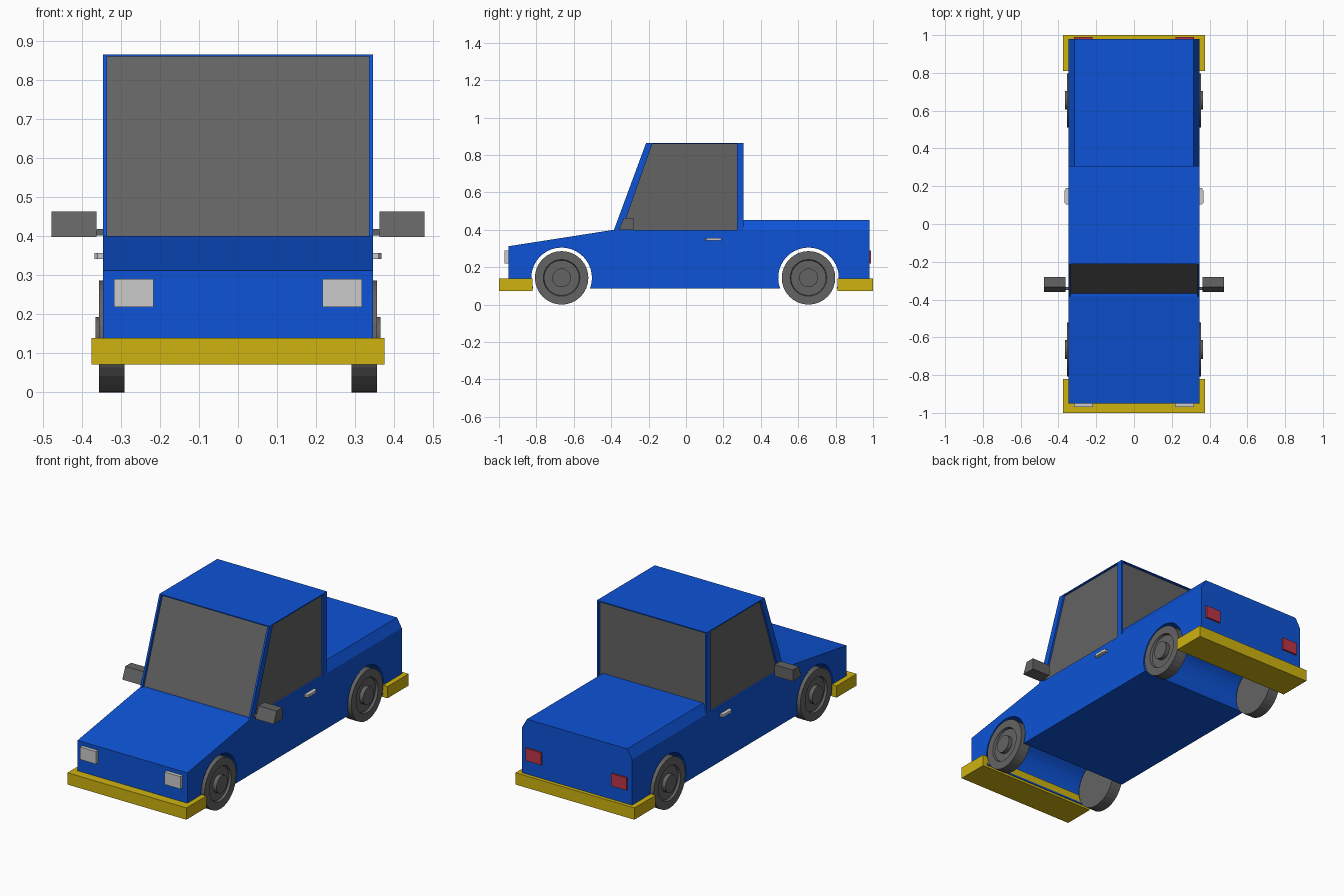
import bpy, bmesh, math
from mathutils import Matrix, Vector

if "Cube" in bpy.data.objects:
    bpy.data.objects.remove(bpy.data.objects["Cube"])


def material(name, rgb):
    m = bpy.data.materials.new(name)
    m.diffuse_color = (*rgb, 1)
    m.use_nodes = True
    m.node_tree.nodes["Principled BSDF"].inputs["Base Color"].default_value = m.diffuse_color
    return m


BLUE = material("blue paint", (0.004, 0.087, 0.67))
GREY = material("dark grey", (0.125, 0.125, 0.125))
YELLOW = material("yellow bumper", (0.62, 0.45, 0.005))
WHITE = material("light grey", (0.6, 0.6, 0.6))
RED = material("red lamp", (0.5, 0.035, 0.065))


def finish(name, bm, mat):
    bmesh.ops.recalc_face_normals(bm, faces=bm.faces[:])
    me = bpy.data.meshes.new(name)
    bm.to_mesh(me)
    bm.free()
    me.materials.append(mat)
    ob = bpy.data.objects.new(name, me)
    bpy.context.collection.objects.link(ob)
    return ob


def prism(name, pts, axis, a, b, mat):
    """Extrude a 2D outline along an axis; outline uses the other two axes in order."""
    def at(p, t):
        c = list(p)
        c.insert("xyz".index(axis), t)
        return c
    bm = bmesh.new()
    face = bm.faces.new([bm.verts.new(at(p, a)) for p in pts])
    ext = bmesh.ops.extrude_face_region(bm, geom=[face])
    move = Vector(at((0, 0), b - a))
    bmesh.ops.translate(bm, vec=move, verts=[v for v in ext["geom"] if isinstance(v, bmesh.types.BMVert)])
    return finish(name, bm, mat)


def box(name, x0, x1, y0, y1, z0, z1, mat):
    return prism(name, [(x0, y0), (x1, y0), (x1, y1), (x0, y1)], "z", z0, z1, mat)


W = 0.346                      # half width of the body
WHEEL_R = 0.143
ARCH_R = 0.162
AXLES = (("front", -0.665), ("rear", 0.655))
BOTTOM, BELT, ROOF = 0.085, 0.40, 0.865


# Lower body: side profile with two wheel arches
def arch(cy, n=24):
    low = math.asin((BOTTOM - WHEEL_R) / ARCH_R)
    return [(cy - ARCH_R * math.cos(low + (math.pi - 2 * low) * i / n),
             WHEEL_R + ARCH_R * math.sin(low + (math.pi - 2 * low) * i / n)) for i in range(n + 1)]


profile = [(-0.95, BOTTOM)] + arch(AXLES[0][1]) + arch(AXLES[1][1])
profile += [(0.98, BOTTOM), (0.98, BELT), (-0.385, BELT), (-0.95, 0.312)]
prism("body", profile, "x", -W, W, BLUE)

# Bed cover with sloped sides
prism("bed_cover", [(-W, BELT), (W, BELT), (0.316, 0.452), (-0.316, 0.452)], "y", 0.29, 0.98, BLUE)

# Cab: recessed glass, corner pillars and thin roof
G = W - 0.011
prism("cab_glass", [(-0.367, BELT), (-0.197, 0.861), (0.295, 0.861), (0.295, BELT)], "x", -G, G, GREY)
box("roof", -W, W, -0.213, 0.308, 0.859, ROOF, BLUE)

# Bumpers
box("front_bumper", -0.375, 0.375, -1.0, -0.82, 0.072, 0.139, YELLOW)
box("rear_bumper", -0.375, 0.375, 0.81, 1.0, 0.072, 0.139, YELLOW)


# Wheel: lathed section with sunken rim and raised hub
def wheel(name, side, cy):
    section = [(0.29, 0), (0.29, WHEEL_R), (0.355, WHEEL_R), (0.355, 0.098),
               (0.342, 0.094), (0.342, 0.05), (0.365, 0.05), (0.365, 0)]
    bm = bmesh.new()
    vs = [bm.verts.new((side * x, 0, r)) for x, r in section]
    es = [bm.edges.new(p) for p in zip(vs, vs[1:])]
    bmesh.ops.spin(bm, geom=vs + es, cent=(0, 0, 0), axis=(1, 0, 0),
                   angle=2 * math.pi, steps=32)
    bmesh.ops.remove_doubles(bm, verts=bm.verts[:], dist=1e-4)
    bmesh.ops.transform(bm, matrix=Matrix.Translation((0, cy, WHEEL_R)), verts=bm.verts[:])
    finish(name, bm, GREY)


# Parts repeated on both sides
for side, s in (("left", -1), ("right", 1)):
    for end, cy in AXLES:
        wheel(f"{end}_wheel_{side}", s, cy)
    prism(f"front_pillar_{side}", [(-0.385, BELT), (-0.342, BELT), (-0.18, 0.86), (-0.215, 0.86)],
          "x", s * G, s * W, BLUE)
    prism(f"rear_pillar_{side}", [(0.273, BELT), (0.308, BELT), (0.308, 0.86), (0.273, 0.86)],
          "x", s * G, s * W, BLUE)
    # Lamps
    box(f"headlight_{side}", s * 0.216, s * 0.317, -0.97, -0.94, 0.219, 0.29, WHITE)
    box(f"tail_light_{side}", s * 0.22, s * 0.317, 0.97, 0.99, 0.219, 0.29, RED)
    # Door handle
    prism(f"door_handle_{side}", [(s * 0.34, 0.103), (s * 0.36, 0.103), (s * 0.367, 0.113),
                                  (s * 0.367, 0.178), (s * 0.36, 0.19), (s * 0.34, 0.19)],
          "z", 0.342, 0.357, WHITE)
    # Wing mirror and stalk
    prism(f"mirror_{side}", [(-0.36, 0.398), (-0.333, 0.463), (-0.28, 0.463), (-0.28, 0.398)],
          "x", s * 0.362, s * 0.477, GREY)
    box(f"mirror_stalk_{side}", s * 0.335, s * 0.37, -0.35, -0.333, 0.402, 0.418, GREY)
